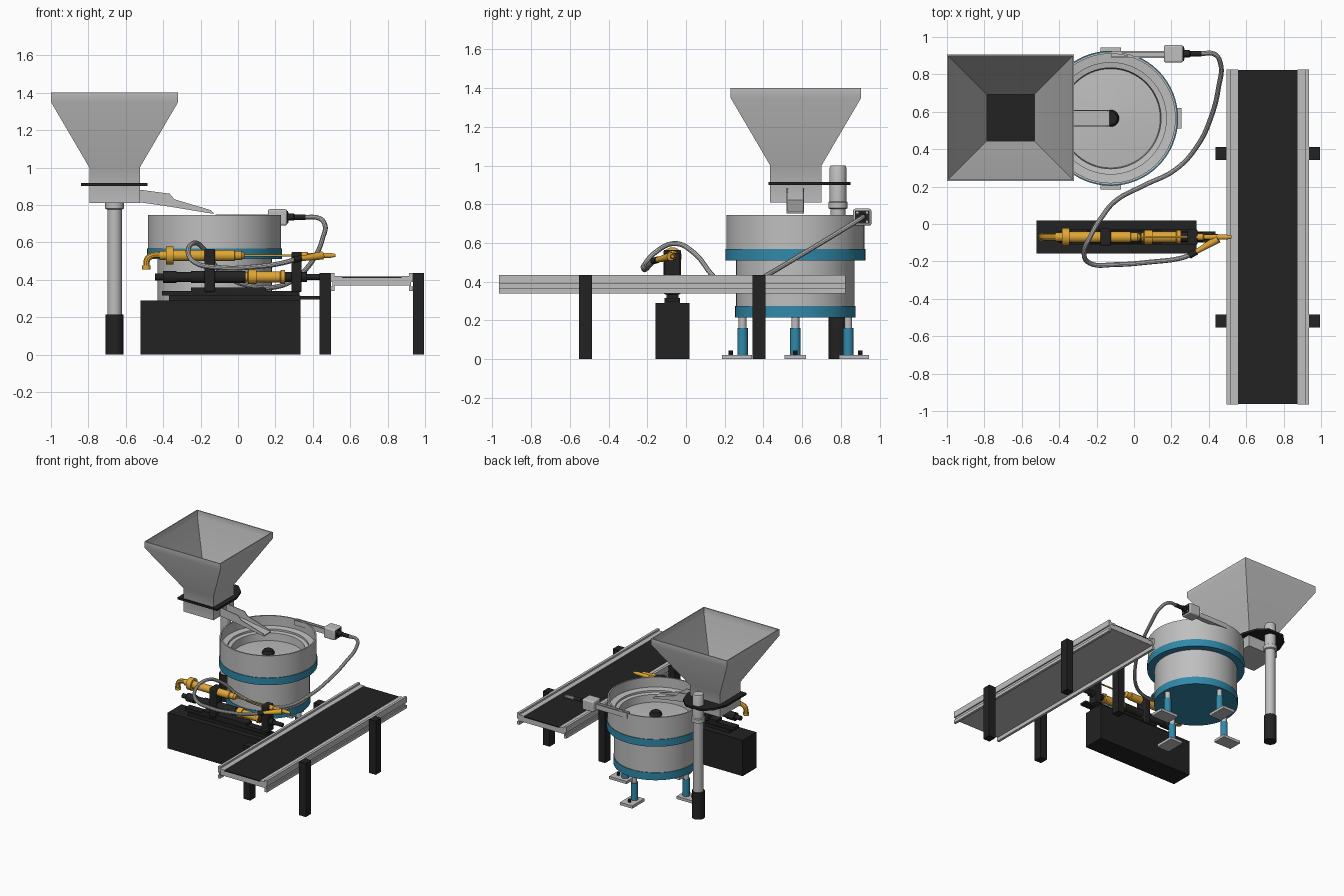
import bpy, bmesh, math
from mathutils import Vector

if "Cube" in bpy.data.objects:
    bpy.data.objects.remove(bpy.data.objects["Cube"])

def material(name, rgb):
    m = bpy.data.materials.new(name)
    m.diffuse_color = (*rgb, 1)
    m.use_nodes = True
    m.node_tree.nodes["Principled BSDF"].inputs["Base Color"].default_value = m.diffuse_color
    return m

GREY = material("steel grey", (0.52, 0.52, 0.52))
BLACK = material("black", (0.016, 0.016, 0.016))
BLUE = material("teal blue", (0.03, 0.25, 0.40))
GOLD = material("amber", (0.74, 0.38, 0.035))

def finish(name, bm, mat):
    bmesh.ops.recalc_face_normals(bm, faces=bm.faces)
    me = bpy.data.meshes.new(name)
    bm.to_mesh(me)
    bm.free()
    ob = bpy.data.objects.new(name, me)
    bpy.context.collection.objects.link(ob)
    me.materials.append(mat)
    return ob

def loft(name, rings, mat):
    """Skin a list of point rings and cap both ends."""
    bm = bmesh.new()
    vs = [[bm.verts.new(p) for p in r] for r in rings]
    n = len(vs[0])
    for a, b in zip(vs, vs[1:]):
        for i in range(n):
            bm.faces.new((a[i], a[(i + 1) % n], b[(i + 1) % n], b[i]))
    bm.faces.new(vs[0])
    bm.faces.new(vs[-1])
    return finish(name, bm, mat)

def rect(x0, x1, y0, y1, z):
    return [(x0, y0, z), (x1, y0, z), (x1, y1, z), (x0, y1, z)]

def box(name, x0, x1, y0, y1, z0, z1, mat, bevel=0):
    ob = loft(name, [rect(x0, x1, y0, y1, z0), rect(x0, x1, y0, y1, z1)], mat)
    if bevel:
        b = ob.modifiers.new("bevel", 'BEVEL')
        b.width, b.segments = bevel, 3
    return ob

def lathe(name, start, direction, prof, mat, n=32):
    """Revolve (radius, distance) pairs about an axis."""
    d = Vector(direction).normalized()
    u = d.orthogonal().normalized()
    v = d.cross(u)
    s = Vector(start)
    rings = [[s + d * h + (u * math.cos(t) + v * math.sin(t)) * r
              for t in (2 * math.pi * i / n for i in range(n))] for r, h in prof]
    return loft(name, rings, mat)

def rod(name, a, b, r0, mat, r1=None, n=24):
    d = Vector(b) - Vector(a)
    return lathe(name, a, d, [(r0, 0), (r0 if r1 is None else r1, d.length)], mat, n)

def extrude(name, pts, axis, a, b, mat):
    """Extrude a 2D outline along axis y (xz outline) or z (xy outline)."""
    place = (lambda p, t: (p[0], t, p[1])) if axis == 'y' else (lambda p, t: (p[0], p[1], t))
    return loft(name, [[place(p, a) for p in pts], [place(p, b) for p in pts]], mat)

def tube(name, pts, r, mat):
    cu = bpy.data.curves.new(name, 'CURVE')
    cu.dimensions = '3D'
    cu.bevel_depth, cu.bevel_resolution, cu.resolution_u = r, 3, 8
    cu.use_fill_caps = True
    sp = cu.splines.new('BEZIER')
    sp.bezier_points.add(len(pts) - 1)
    for bp, p in zip(sp.bezier_points, pts):
        bp.co = p
        bp.handle_left_type = bp.handle_right_type = 'AUTO'
    ob = bpy.data.objects.new(name, cu)
    bpy.context.collection.objects.link(ob)
    cu.materials.append(mat)
    bpy.context.view_layer.objects.active = ob
    ob.select_set(True)
    bpy.ops.object.convert(target='MESH')
    ob.select_set(False)

# Hopper: open thin-walled funnel with a square throat
t = 0.008
outer = [(-0.795, -0.525, 0.435, 0.70, 0.81), (-0.795, -0.525, 0.435, 0.70, 1.0),
         (-1.0, -0.32, 0.23, 0.905, 1.35), (-1.0, -0.32, 0.23, 0.905, 1.40)]
inner = [(a + t, b - t, c + t, d - t, z) for a, b, c, d, z in reversed(outer)]
inner[-1] = (*inner[-1][:4], 0.86)
loft("hopper", [rect(*r) for r in outer + inner], GREY)
extrude("hopper_bracket", [(-0.84, 0.425), (-0.485, 0.425), (-0.485, 0.68), (-0.52, 0.78), (-0.59, 0.85),
                           (-0.73, 0.85), (-0.80, 0.78), (-0.84, 0.68)], 'z', 0.90, 0.916, BLACK)

# Hopper post
lathe("hopper_post", (-0.66, 0.785, 0.2), (0, 0, 1),
      [(0.039, 0), (0.039, 0.575), (0.05, 0.58), (0.05, 0.61), (0.043, 0.615), (0.043, 0.79), (0.038, 0.80)], GREY)
rod("post_base", (-0.66, 0.785, 0), (-0.66, 0.785, 0.215), 0.048, BLACK, n=32)

# Chute: floor and two side walls
low = [(-0.53, 0.815), (-0.36, 0.79), (-0.13, 0.752)]
top = [(-0.145, 0.772), (-0.34, 0.83), (-0.365, 0.86), (-0.53, 0.882)]
for side, y in (("front", 0.52), ("back", 0.603)):
    extrude("chute_wall_" + side, low + top, 'y', y, y + 0.007, GREY)
extrude("chute_floor", low + [(x, z + 0.008) for x, z in reversed(low)], 'y', 0.52, 0.61, GREY)

# Vibrating bowl
C = (-0.125, 0.565)
UP = (0, 0, 1)
def bowl_part(name, prof, mat):
    lathe(name, (*C, 0), UP, prof, mat, 64)
bowl_part("bowl_base_band", [(0.311, 0.215), (0.311, 0.275)], BLUE)
bowl_part("bowl_drive", [(0.306, 0.27), (0.306, 0.52)], GREY)
bowl_part("bowl_collar", [(0.361, 0.51), (0.361, 0.568)], BLUE)
bowl_part("bowl", [(0.356, 0.56), (0.356, 0.745), (0.345, 0.745), (0.345, 0.665), (0.298, 0.66),
                   (0.298, 0.645), (0.27, 0.64), (0.265, 0.58), (0.03, 0.60)], GREY)
bowl_part("bowl_knob", [(0.045, 0.59), (0.045, 0.615), (0.035, 0.63)], BLACK)

# Four bowl legs with foot plates
for i in range(4):
    a = i * math.pi / 2
    dx, dy = round(math.cos(a)), round(math.sin(a))
    x, y = C[0] + dx * 0.273, C[1] + dy * 0.273
    px, py = C[0] + dx * 0.302, C[1] + dy * 0.302
    hx, hy = (0.078, 0.055) if dx else (0.055, 0.078)
    box(f"foot_plate_{i}", px - hx, px + hx, py - hy, py + hy, 0, 0.022, GREY)
    rod(f"leg_sleeve_{i}", (x, y, 0.02), (x, y, 0.16), 0.027, BLUE)
    rod(f"leg_rod_{i}", (x, y, 0.16), (x, y, 0.25), 0.02, GREY)
    bx, by = C[0] + dx * 0.335, C[1] + dy * 0.335
    rod(f"foot_bolt_{i}", (bx, by, 0.02), (bx, by, 0.045), 0.012, BLACK, n=6)

# Outlet arm, sensor box and hose
box("outlet_floor", -0.12, 0.17, 0.888, 0.925, 0.708, 0.716, GREY)
for i, y in enumerate((0.888, 0.918)):
    box(f"outlet_wall_{i}", -0.12, 0.17, y, y + 0.007, 0.708, 0.748, GREY)
box("outlet_box", 0.16, 0.262, 0.863, 0.957, 0.69, 0.777, GREY, 0.01)
box("outlet_box_face", 0.258, 0.266, 0.872, 0.948, 0.70, 0.768, BLACK)
for i, (y, z) in enumerate(((0.885, 0.71), (0.935, 0.71), (0.885, 0.757), (0.935, 0.757))):
    rod(f"outlet_bolt_{i}", (0.264, y, z), (0.269, y, z), 0.006, GREY, n=12)
lathe("outlet_nozzle", (0.262, 0.91, 0.735), (1, 0, 0), [(0.019, 0), (0.019, 0.035), (0.015, 0.04), (0.015, 0.1)], BLACK)
tube("hose", [(0.35, 0.91, 0.735), (0.43, 0.908, 0.73), (0.462, 0.86, 0.70), (0.452, 0.73, 0.62),
              (0.415, 0.58, 0.53), (0.34, 0.42, 0.435), (0.22, 0.29, 0.365), (0.05, 0.205, 0.37),
              (-0.09, 0.13, 0.44), (-0.17, 0.04, 0.55), (-0.23, -0.06, 0.597), (-0.267, -0.16, 0.55),
              (-0.235, -0.21, 0.495), (-0.1, -0.217, 0.465), (0.1, -0.202, 0.47),
              (0.24, -0.185, 0.49), (0.31, -0.163, 0.51)], 0.013, GREY)

# Conveyor
rail = [(0.495, 0.34), (0.515, 0.34), (0.515, 0.405), (0.555, 0.405), (0.555, 0.421), (0.515, 0.421),
        (0.515, 0.435), (0.495, 0.435), (0.495, 0.387), (0.505, 0.387), (0.505, 0.365), (0.495, 0.365)]
extrude("conveyor_rail_left", rail, 'y', -0.965, 0.825, GREY)
extrude("conveyor_rail_right", [(1.43 - x, z) for x, z in rail], 'y', -0.965, 0.825, GREY)
box("conveyor_bed", 0.515, 0.915, -0.962, 0.822, 0.37, 0.41, GREY)
box("conveyor_belt", 0.555, 0.877, -0.963, 0.823, 0.409, 0.417, BLACK)
for i, (x, y) in enumerate([(0.437, 0.343), (0.437, -0.553), (0.935, 0.343), (0.935, -0.553)]):
    box(f"conveyor_leg_{i}", x, x + 0.06, y, y + 0.068, 0, 0.435, BLACK)

# Filling station base and slide
Y = -0.07
box("station_base", -0.52, 0.335, -0.157, 0.018, 0, 0.29, BLACK)
box("slide_plate", -0.37, 0.335, Y - 0.04, Y + 0.04, 0.288, 0.315, BLACK)
box("slide_rail", -0.405, 0.33, Y - 0.03, Y + 0.03, 0.315, 0.34, BLACK)
box("slide_extension", 0.2, 0.435, Y - 0.03, Y + 0.03, 0.295, 0.312, BLACK)
box("slide_carriage", -0.25, 0.15, Y - 0.035, Y + 0.035, 0.34, 0.358, BLACK)
box("rear_clamp", -0.18, -0.122, Y - 0.045, Y + 0.045, 0.335, 0.565, BLACK, 0.008)
box("front_clamp", 0.285, 0.34, Y - 0.04, Y + 0.04, 0.335, 0.548, BLACK, 0.006)

def along_x(name, x, z, prof, mat):
    lathe(name, (0, Y, z), (1, 0, 0), prof, mat)

# Upper amber feed tube with elbow
ZU, ZL = 0.53, 0.415
along_x("feed_cylinder", 0, ZU, [(0.024, -0.42), (0.024, -0.385), (0.048, -0.385), (0.048, -0.345), (0.03, -0.345),
                                 (0.03, -0.02), (0.024, -0.015), (0.024, 0.02), (0.012, 0.035)], GOLD)
tube("feed_elbow", [(-0.41, Y, 0.532), (-0.455, Y, 0.53), (-0.483, Y, 0.512), (-0.49, Y, 0.465)], 0.018, GOLD)
rod("elbow_lip", (-0.49, Y, 0.455), (-0.49, Y, 0.475), 0.022, GOLD)
along_x("feed_rod", 0, ZU, [(0.006, 0.02), (0.006, 0.29)], GOLD)
along_x("nozzle", 0, ZU, [(0.018, 0.335), (0.018, 0.37), (0.014, 0.375), (0.014, 0.49), (0.008, 0.52)], GOLD)
rod("nozzle_inlet", (0.33, -0.15, 0.512), (0.45, -0.08, 0.53), 0.013, GOLD, 0.022)
rod("hose_connector", (0.295, -0.17, 0.507), (0.335, -0.147, 0.513), 0.017, BLACK)

# Lower actuator
along_x("actuator_body", 0, ZL, [(0.018, -0.445), (0.018, -0.40), (0.032, -0.40), (0.032, -0.33), (0.026, -0.33),
                                 (0.026, -0.25), (0.033, -0.25), (0.033, 0.04)], BLACK)
along_x("actuator_sleeve", 0, ZL, [(0.024, 0.035), (0.024, 0.05), (0.039, 0.055), (0.039, 0.10), (0.03, 0.10),
                                   (0.03, 0.225), (0.037, 0.23), (0.037, 0.25)], GOLD)
along_x("actuator_tip", 0, ZL, [(0.026, 0.25), (0.026, 0.37), (0.016, 0.37), (0.016, 0.45)], BLACK)

# Smooth round parts, keep sharp edges
for ob in bpy.context.scene.objects:
    ob.select_set(ob.type == 'MESH')
bpy.context.view_layer.objects.active = bpy.context.scene.objects["bowl"]
bpy.ops.object.shade_smooth_by_angle(angle=math.radians(35))
